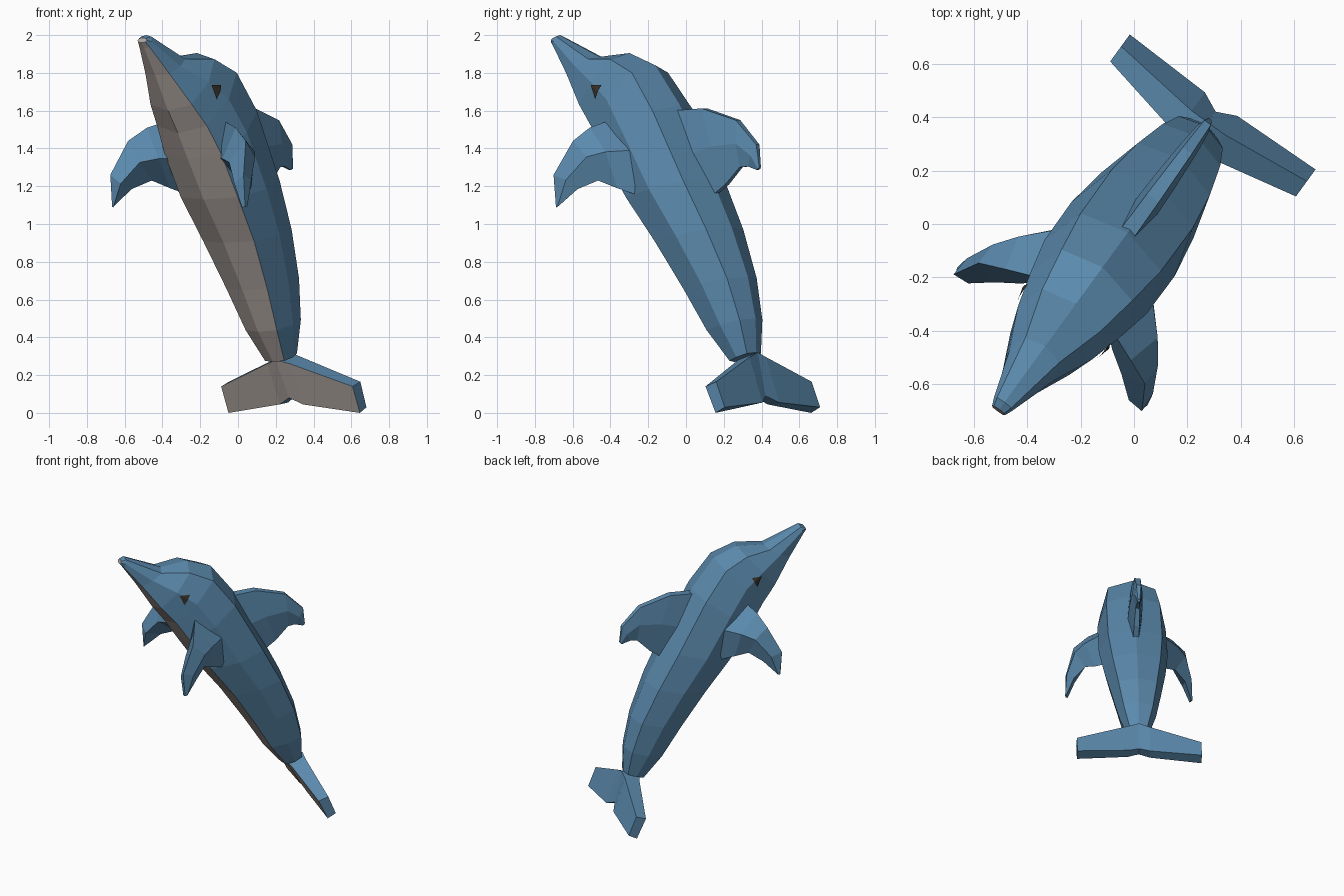
import bpy, bmesh, math
from mathutils import Vector
from mathutils.bvhtree import BVHTree

if "Cube" in bpy.data.objects:
    bpy.data.objects.remove(bpy.data.objects["Cube"])

S, C = math.sin(math.radians(36)), math.cos(math.radians(36))


def world(u, w, z):
    """u = forward along the animal, w = sideways, z = up."""
    return Vector((-S * u + C * w, -C * u - S * w, z))


def material(name, rgb):
    m = bpy.data.materials.new(name)
    m.diffuse_color = (*rgb, 1)
    m.use_nodes = True
    m.node_tree.nodes["Principled BSDF"].inputs["Base Color"].default_value = m.diffuse_color
    return m


BLUE = material("blue_skin", (0.105, 0.255, 0.42))
GREY = material("pale_belly", (0.46, 0.405, 0.38))
DARK = material("dark_eye", (0.04, 0.032, 0.025))


def loft(name, rings, grey_sectors=(), cap_mats=(0, 0)):
    """Skin a list of equal-length rings of (u, w, z) points, capped at both ends."""
    bm = bmesh.new()
    vs = [[bm.verts.new(world(*p)) for p in r] for r in rings]
    n = len(rings[0])
    for a, b in zip(vs, vs[1:]):
        for i in range(n):
            j = (i + 1) % n
            f = bm.faces.new((a[i], a[j], b[j], b[i]))
            f.material_index = 1 if i in grey_sectors else 0
    for ring, mat in zip((vs[0], vs[-1]), cap_mats):
        bm.faces.new(ring).material_index = mat
    bmesh.ops.recalc_face_normals(bm, faces=bm.faces)
    me = bpy.data.meshes.new(name)
    bm.to_mesh(me)
    bm.free()
    me.materials.append(BLUE)
    me.materials.append(GREY)
    ob = bpy.data.objects.new(name, me)
    bpy.context.collection.objects.link(ob)
    return ob


# Body: stations of belly point (u, z), back point (u, z), half width
stations = [
    ((.868, 1.96), (.858, 1.985), .03),
    ((.845, 1.93), (.825, 2.0), .042),
    ((.745, 1.785), (.565, 1.885), .10),
    ((.63, 1.60), (.37, 1.905), .172),
    ((.54, 1.48), (.20, 1.84), .208),
    ((.45, 1.34), (.04, 1.63), .236),
    ((.31, 1.13), (-.17, 1.24), .238),
    ((.13, .90), (-.30, .98), .212),
    ((-.04, .65), (-.405, .72), .17),
    ((-.18, .43), (-.455, .50), .13),
    ((-.315, .27), (-.46, .32), .08),
]


def body_ring(v, d, w):
    v, d = Vector(v), Vector(d)
    mid, half = (v + d) / 2, (d - v) / 2
    ring = []
    for k in range(8):
        a = k * math.pi / 4
        g = 1.11 if k % 2 else 1.0
        p = mid + half * math.cos(a) * g
        ring.append((p.x, w * math.sin(a) * g, p.y))
    return ring


body = loft("body", [body_ring(*s) for s in stations], (3, 4), (1, 0))

# Dorsal fin: leading and trailing points (u, z), half thickness
fin = [
    ((.07, 1.60), (-.17, 1.14), .05),
    ((-.12, 1.612), (-.27, 1.21), .045),
    ((-.34, 1.55), (-.36, 1.30), .035),
    ((-.47, 1.42), (-.41, 1.305), .025),
    ((-.485, 1.30), (-.47, 1.285), .012),
]
rings = []
for l, t, h in fin:
    m = ((l[0] + t[0]) / 2, (l[1] + t[1]) / 2)
    rings.append([(l[0], h * .6, l[1]), (m[0], h, m[1]), (t[0], h * .4, t[1]),
                  (t[0], -h * .4, t[1]), (m[0], -h, m[1]), (l[0], -h * .6, l[1])])
loft("dorsal_fin", rings)

# Flippers: leading and trailing points (u, w, z), inner and outer thickness
flip = [
    ((.36, .14, 1.56), (.14, .18, 1.14), .09, .10),
    ((.42, .29, 1.51), (.27, .25, 1.19), .10, .08),
    ((.46, .385, 1.44), (.35, .31, 1.23), .095, .05),
    ((.55, .436, 1.26), (.43, .384, 1.185), .065, .03),
    ((.535, .435, 1.09), (.52, .432, 1.095), .02, .01),
]
normal = Vector((.75, -.62, -.2)).normalized()
for side, label in ((1, "left"), (-1, "right")):
    rings = []
    for l, t, inner, outer in flip:
        l, t = Vector(l), Vector(t)
        m = l.lerp(t, .45)
        ring = [l, m + normal * inner, t, m - normal * outer]
        rings.append([(p.x, p.y * side, p.z) for p in ring])
    loft("flipper_" + label, rings)

# Tail flukes: half-span, then lower front, upper front, upper back, lower back (u, z)
fluke = [
    (.0, (-.34, .28), (-.47, .32), (-.52, .09), (-.46, .08)),
    (.075, (-.365, .26), (-.47, .295), (-.555, .055), (-.48, .045)),
    (.43, (-.44, .14), (-.51, .165), (-.565, .03), (-.506, .0)),
]
rings = [[(u, -s[0], z) for u, z in s[1:]] for s in reversed(fluke)]
rings += [[(u, s[0], z) for u, z in s[1:]] for s in fluke[1:]]
loft("tail_flukes", rings, (3,))

# Eyes: thin triangular patches wrapped onto the head
bm = bmesh.new()
bm.from_mesh(body.data)
tree = BVHTree.FromBMesh(bm)
bm.free()
N = 6
A, B, D = Vector((.49, 1.735)), Vector((.415, 1.735)), Vector((.455, 1.66))
for side, label in ((1, "left"), (-1, "right")):
    out = world(0, side, 0)
    eb = bmesh.new()
    v = {}
    for i in range(N + 1):
        for j in range(N + 1 - i):
            p = A + (B - A) * i / N + (D - A) * j / N
            hit = tree.ray_cast(world(p.x, side, p.y), -out)[0]
            v[i, j] = eb.verts.new(hit + out * .009)
    for i in range(N):
        for j in range(N - i):
            eb.faces.new((v[i, j], v[i + 1, j], v[i, j + 1]))
            if i + j < N - 1:
                eb.faces.new((v[i + 1, j], v[i + 1, j + 1], v[i, j + 1]))
    eb.normal_update()
    for f in eb.faces:
        if f.normal.dot(out) < 0:
            f.normal_flip()
    me = bpy.data.meshes.new("eye_" + label)
    eb.to_mesh(me)
    eb.free()
    me.materials.append(DARK)
    bpy.context.collection.objects.link(bpy.data.objects.new("eye_" + label, me))
